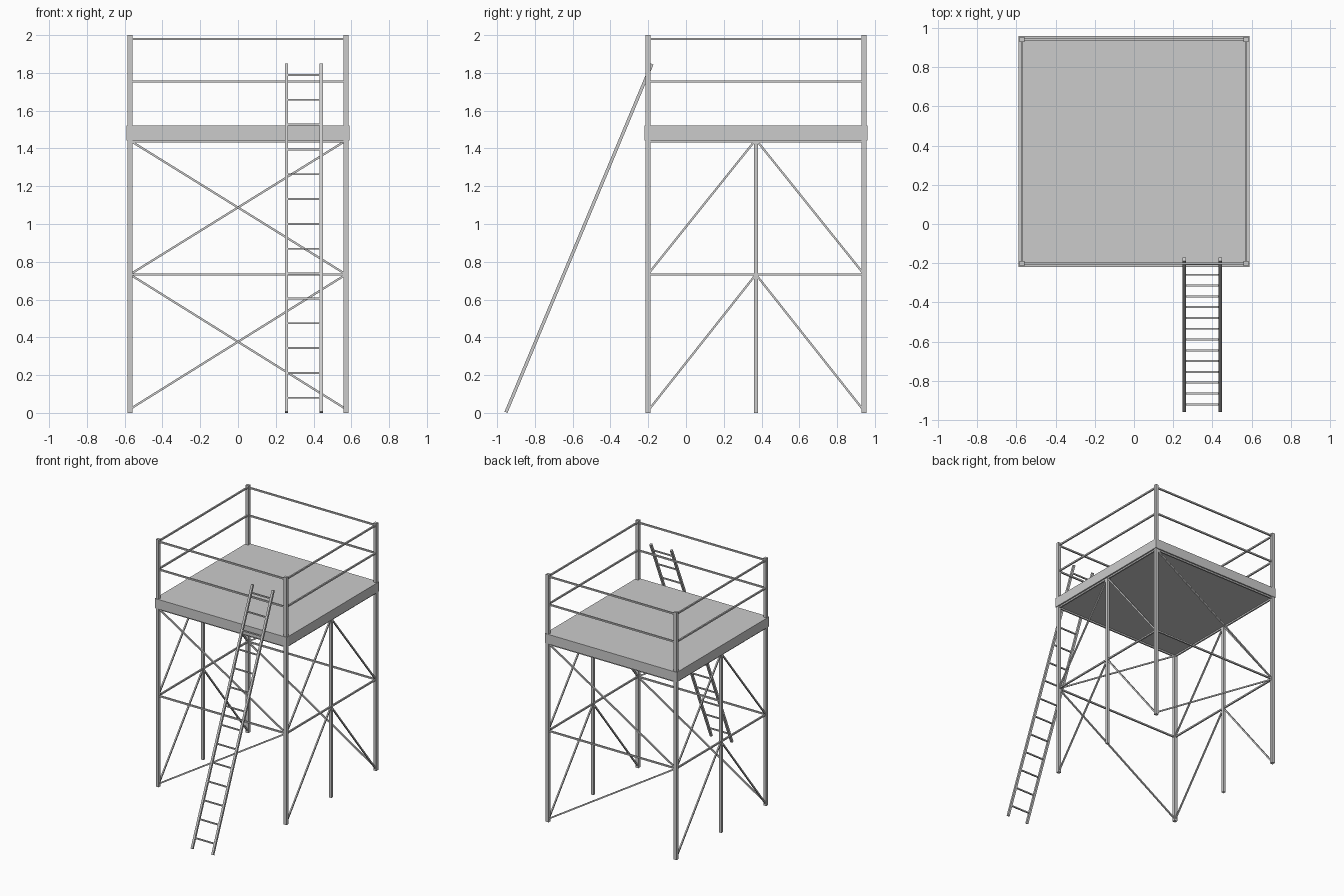
import bpy
from mathutils import Vector

if "Cube" in bpy.data.objects:
    bpy.data.objects.remove(bpy.data.objects["Cube"])

X = 0.572                 # side frame plane
YF, YM, YB = -0.202, 0.37, 0.943
LOW, MID, TOP = 0.02, 0.733, 1.437


def bar(name, a, b, w):
    """Square bar of width w from a to b."""
    a, b = Vector(a), Vector(b)
    d = b - a
    bpy.ops.mesh.primitive_cube_add(size=1, location=(a + b) / 2)
    o = bpy.context.object
    o.name = name
    if abs(d.normalized().z) < 0.9999:
        z = d.normalized()
        s = Vector((0, 0, 1)).cross(z).normalized()
        u = z.cross(s)
        for v in o.data.vertices:
            c = v.co.copy()
            v.co = s * c.x * w + u * c.y * w + d * c.z
    else:
        for v in o.data.vertices:
            v.co = (v.co.x * w, v.co.y * w, v.co.z * d.length)
    return o


# platform deck
bpy.ops.mesh.primitive_cube_add(size=1, location=(0, 0.37, 1.482))
deck = bpy.context.object
deck.name = "platform_deck"
for v in deck.data.vertices:
    v.co = (v.co.x * 1.18, v.co.y * 1.18, v.co.z * 0.078)

# corner posts, side mid posts, side rails and side braces
for s, side in ((-1, "left"), (1, "right")):
    x = s * X
    for y in (YF, YB):
        bar(side + "_corner_post", (x, y, 0), (x, y, 2), 0.026)
    bar(side + "_mid_post", (x, YM, 0), (x, YM, TOP), 0.022)
    for z in (MID, TOP, 1.755, 1.98):
        bar(side + "_rail", (x, YF, z), (x, YB, z), 0.012)
    for y in (YF, YB):
        bar(side + "_lower_brace", (x, y, LOW - 0.01), (x, YM, MID), 0.011)
        bar(side + "_upper_brace", (x, y, MID), (x, YM, TOP + 0.01), 0.011)

# front and back rails with zigzag braces
for y, s, face in ((YF, -1, "front"), (YB, 1, "back")):
    for z in (MID, TOP, 1.755, 1.98):
        bar(face + "_rail", (-X, y, z), (X, y, z), 0.012)
    bar(face + "_lower_brace", (s * X, y, LOW), (-s * X, y, MID), 0.011)
    bar(face + "_upper_brace", (-s * X, y, MID), (s * X, y, TOP + 0.005), 0.011)

# leaning ladder
foot, head = Vector((0, -0.953, 0.003)), Vector((0, -0.18, 1.847))
for x in (0.257, 0.441):
    off = Vector((x, 0, 0))
    bar("ladder_stile", foot + off, head + off, 0.017)
for i in range(14):
    z = 0.08 + i * 0.1315
    p = foot.lerp(head, (z - foot.z) / (head.z - foot.z))
    bar("ladder_rung", (0.257, p.y, z), (0.441, p.y, z), 0.010)
